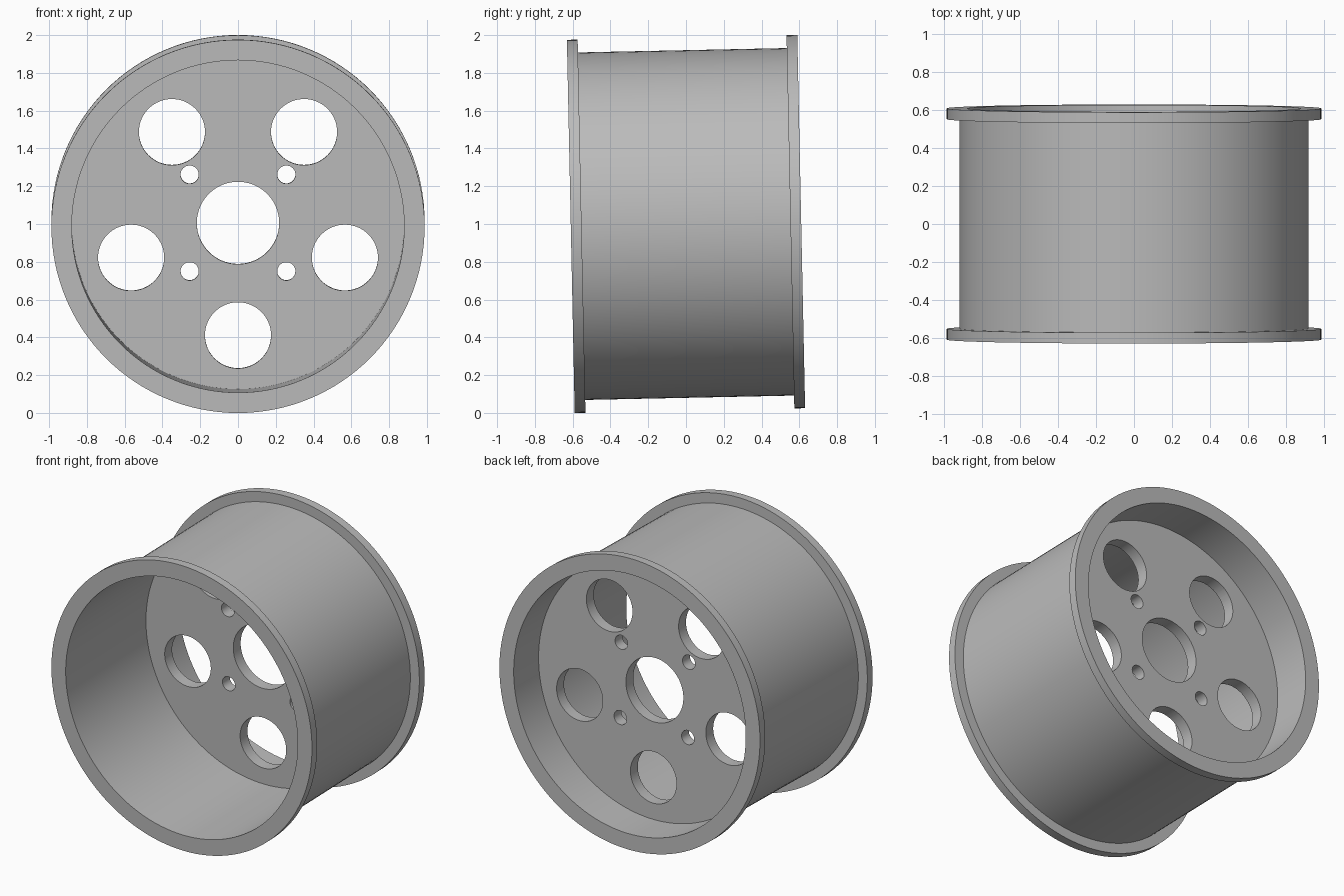
import bpy, bmesh, math
from mathutils import Matrix

cube = bpy.data.objects.get("Cube")
if cube:
    bpy.data.objects.remove(cube, do_unlink=True)

HALF = 0.61             # half width along the axle
FLANGE = 0.057          # flange thickness
R_FLANGE, R_BARREL, R_INNER, R_BORE = 0.988, 0.92, 0.88, 0.218
DISC_BACK, DISC_FRONT = 0.34, 0.26
TILT = math.radians(1.2)
SEGMENTS = 128

grey = bpy.data.materials.new("metal_grey")
grey.use_nodes = True
colour = (0.5, 0.5, 0.5, 1)
grey.diffuse_color = colour
grey.node_tree.nodes["Principled BSDF"].inputs["Base Color"].default_value = colour


def make_object(name, bm):
    bmesh.ops.recalc_face_normals(bm, faces=bm.faces)
    mesh = bpy.data.meshes.new(name)
    bm.to_mesh(mesh)
    bm.free()
    mesh.materials.append(grey)
    obj = bpy.data.objects.new(name, mesh)
    bpy.context.collection.objects.link(obj)
    return obj


# Rim: closed cross-section (radius, axial position) turned about the axle
inner = HALF - FLANGE
profile = [
    (R_INNER, -HALF), (R_FLANGE, -HALF), (R_FLANGE, -inner), (R_BARREL, -inner),
    (R_BARREL, inner), (R_FLANGE, inner), (R_FLANGE, HALF), (R_INNER, HALF),
    (R_INNER, DISC_BACK), (R_BORE, DISC_BACK), (R_BORE, DISC_FRONT), (R_INNER, DISC_FRONT),
]
bm = bmesh.new()
verts = [bm.verts.new((r, 0, z)) for r, z in profile]
edges = [bm.edges.new((a, b)) for a, b in zip(verts, verts[1:] + verts[:1])]
bmesh.ops.spin(bm, geom=verts + edges, cent=(0, 0, 0), axis=(0, 0, 1),
               angle=math.tau, steps=SEGMENTS, use_merge=True)
bmesh.ops.remove_doubles(bm, verts=bm.verts, dist=1e-5)
rim = make_object("wheel_rim", bm)

# Holes in the disc: five large openings and four bolt holes
bm = bmesh.new()


def add_ring(count, ring_radius, hole_radius, start):
    for i in range(count):
        a = start + math.tau * i / count
        place = Matrix.Translation((ring_radius * math.cos(a), ring_radius * math.sin(a),
                                    (DISC_BACK + DISC_FRONT) / 2))
        bmesh.ops.create_cone(bm, cap_ends=True, segments=64, radius1=hole_radius,
                              radius2=hole_radius, depth=0.2, matrix=place)


add_ring(5, 0.595, 0.175, math.pi / 2)
add_ring(4, 0.362, 0.048, math.pi / 4)
cutter = make_object("hole_cutter", bm)

cut = rim.modifiers.new("holes", 'BOOLEAN')
cut.object = cutter
cut.operation = 'DIFFERENCE'
cut.solver = 'EXACT'
bpy.ops.object.select_all(action='DESELECT')
rim.select_set(True)
bpy.context.view_layer.objects.active = rim
bpy.ops.object.modifier_apply(modifier=cut.name)
bpy.data.objects.remove(cutter, do_unlink=True)

bpy.ops.object.shade_smooth_by_angle(angle=math.radians(30))

# Axle along y, leaning slightly upward toward the back
rim.rotation_euler = (TILT - math.pi / 2, 0, 0)
rim.location = (0, 0, 1)
